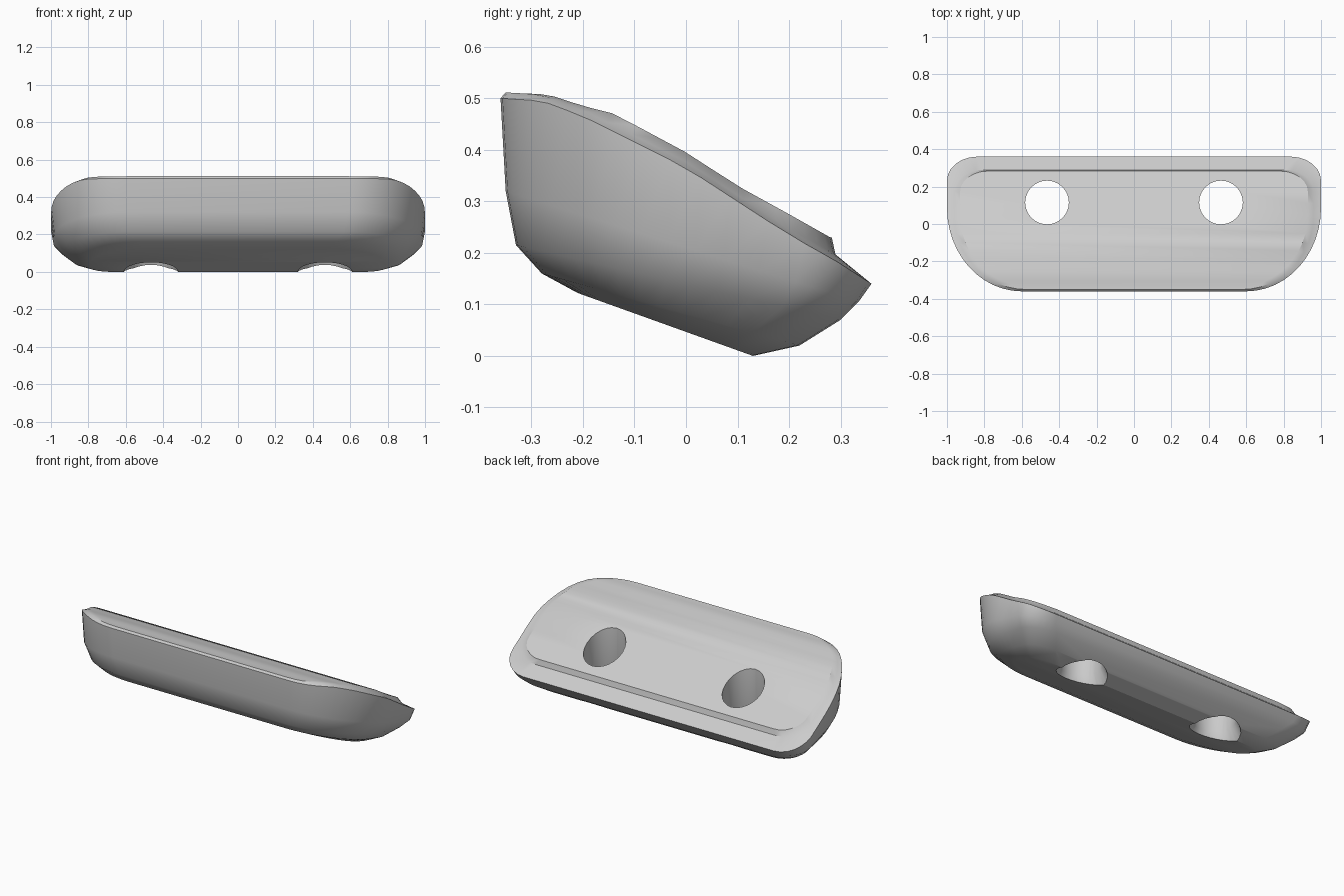
import bpy, bmesh
from math import sin, cos, pi, radians

cube = bpy.data.objects.get("Cube")
if cube:
    bpy.data.objects.remove(cube, do_unlink=True)

grey = bpy.data.materials.new("plain grey")
grey.use_nodes = True
grey.diffuse_color = (0.6, 0.6, 0.6, 1)
grey.node_tree.nodes["Principled BSDF"].inputs["Base Color"].default_value = (0.6, 0.6, 0.6, 1)

# Side profiles (y, z): outer rim and the raised deck inside it
RIM = [(-0.36, 0.5), (-0.28, 0.495), (-0.2, 0.465), (0, 0.365), (0.1, 0.3),
       (0.2, 0.235), (0.29, 0.185), (0.36, 0.14)]
DECK = [(-0.36, 0.51), (-0.27, 0.508), (-0.2, 0.485), (-0.14, 0.47), (0, 0.395),
        (0.1, 0.33), (0.2, 0.275), (0.28, 0.23)]


def height(profile, y):
    for (y0, z0), (y1, z1) in zip(profile, profile[1:]):
        if y <= y1:
            return z0 + (z1 - z0) * (y - y0) / (y1 - y0)
    return profile[-1][1]


def half_outline(front, back, width):
    """Right half of a rounded outline: broad front corner, tight back corner."""
    depth = back - front
    fx, fy, bx, by = 0.4 * width, 0.62 * depth, 0.16 * width, 0.18 * depth
    pts = []
    for i in range(13):
        a = pi / 2 * i / 12
        pts.append((width - fx + fx * sin(a), front + fy - fy * cos(a)))
    pts.append((width, (front + fy + back - by) / 2))
    for i in range(7):
        a = pi / 2 * i / 6
        pts.append((width - bx + bx * cos(a), back - by + by * sin(a)))
    return pts


# Rings from bottom to deck: front y, back y, half width, height profile
RINGS = [
    (-0.21, 0.13, 0.79, [(-0.21, 0.122), (0.13, 0.0)]),
    (-0.28, 0.22, 0.87, [(-0.28, 0.16), (0.22, 0.02)]),
    (-0.33, 0.30, 0.94, [(-0.33, 0.215), (0.30, 0.07)]),
    (-0.35, 0.335, 0.985, [(-0.35, 0.32), (0.335, 0.105)]),
    (-0.36, 0.36, 1.0, RIM),
    (-0.35, 0.29, 0.96, [(y, z + 0.012) for y, z in RIM]),
    (-0.335, 0.283, 0.93, DECK),
]

# Body: stacked rings, closed by strips across the top and bottom
bm = bmesh.new()
loops = []
for front, back, width, profile in RINGS:
    half = half_outline(front, back, width)
    right = [bm.verts.new((x, y, height(profile, y))) for x, y in half]
    left = [bm.verts.new((-x, y, height(profile, y))) for x, y in half]
    loops.append((right, left))
for (r0, l0), (r1, l1) in zip(loops, loops[1:]):
    a, b = r0 + l0[::-1], r1 + l1[::-1]
    for i in range(len(a)):
        j = (i + 1) % len(a)
        bm.faces.new((a[i], a[j], b[j], b[i]))
for right, left in (loops[0], loops[-1]):
    for i in range(len(right) - 1):
        bm.faces.new((right[i], right[i + 1], left[i + 1], left[i]))
bmesh.ops.recalc_face_normals(bm, faces=bm.faces)
mesh = bpy.data.meshes.new("body")
bm.to_mesh(mesh)
bm.free()
mesh.materials.append(grey)
body = bpy.data.objects.new("body", mesh)
bpy.context.collection.objects.link(body)

# Two upright holes, flaring slightly at the underside
for side in (-1, 1):
    for r_low, r_high, low, high in ((0.117, 0.117, -0.1, 0.6), (0.155, 0.117, -0.02, 0.08)):
        bpy.ops.mesh.primitive_cone_add(vertices=24, radius1=r_low, radius2=r_high, depth=high - low,
                                        location=(side * 0.465, 0.115, (low + high) / 2))
        cutter = bpy.context.object
        cutter.name = "hole_cutter"
        cutter.hide_render = True
        cutter.data.materials.append(grey)
        cut = body.modifiers.new("hole", 'BOOLEAN')
        cut.operation = 'DIFFERENCE'
        cut.solver = 'EXACT'
        cut.object = cutter
        bpy.context.view_layer.objects.active = body
        bpy.ops.object.modifier_apply(modifier=cut.name)
        bpy.data.objects.remove(cutter, do_unlink=True)

# Smooth shading with crisp rim and hole edges
bpy.ops.object.select_all(action='DESELECT')
body.select_set(True)
bpy.context.view_layer.objects.active = body
bpy.ops.object.shade_smooth_by_angle(angle=radians(32))
